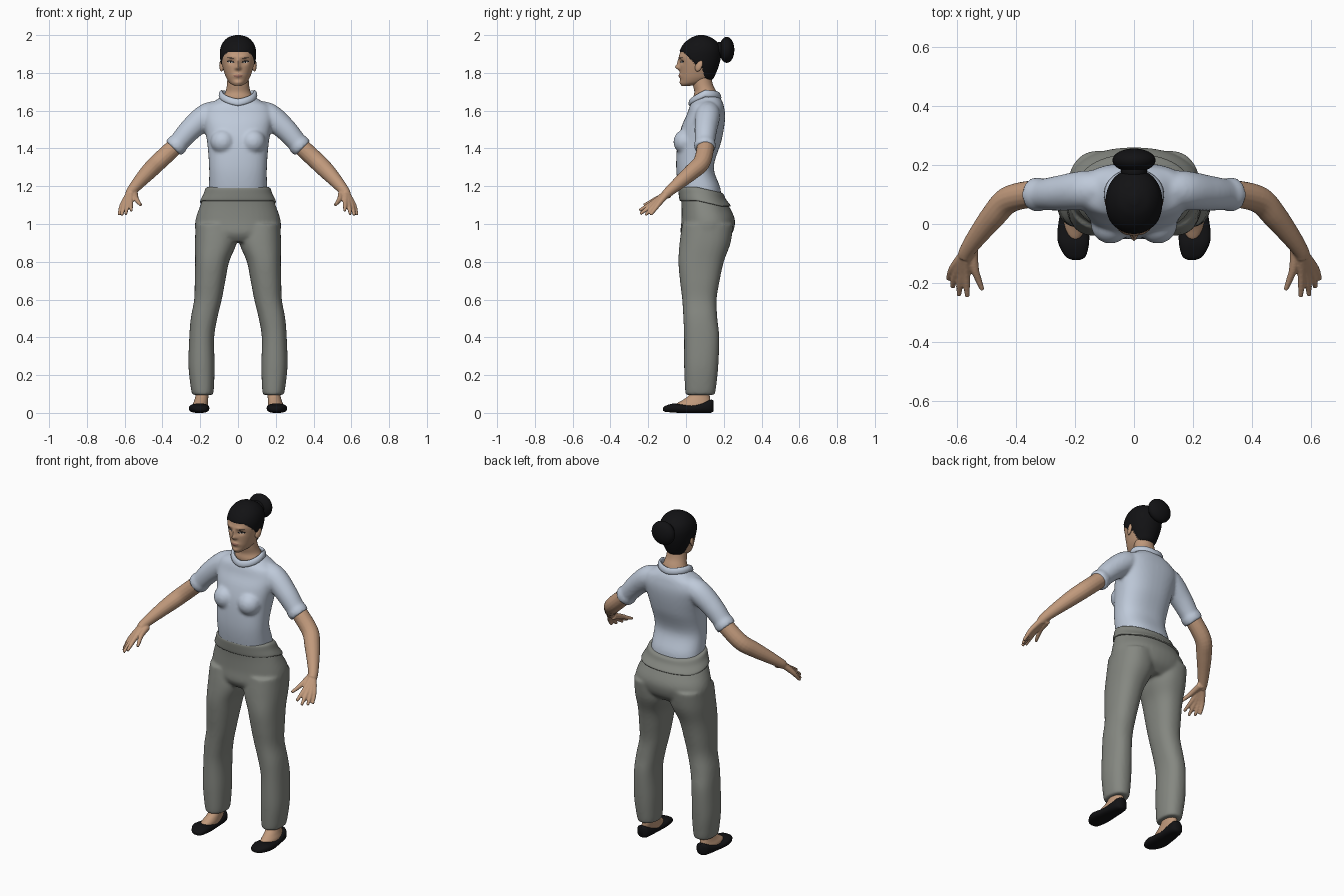
import bpy, bmesh, math
from mathutils import Vector
from mathutils.bvhtree import BVHTree

if "Cube" in bpy.data.objects:
    bpy.data.objects.remove(bpy.data.objects["Cube"])


def material(name, rgb):
    m = bpy.data.materials.new(name)
    m.diffuse_color = (*rgb, 1)
    m.use_nodes = True
    m.node_tree.nodes["Principled BSDF"].inputs["Base Color"].default_value = m.diffuse_color
    return m


SKIN = material("skin", (0.53, 0.32, 0.20))
SHIRT = material("pale blue cloth", (0.52, 0.59, 0.70))
PANTS = material("grey cloth", (0.235, 0.245, 0.22))
BLACK = material("black", (0.006, 0.006, 0.007))
LIPS = material("lip", (0.36, 0.17, 0.125))
WHITE = material("eye white", (0.65, 0.62, 0.58))


def spline(keys, steps):
    """Smoothly interpolate a list of tuples."""
    out = []
    for i in range(len(keys) - 1):
        a, b, c, d = (keys[max(0, min(len(keys) - 1, i + k))] for k in (-1, 0, 1, 2))
        for s in range(steps):
            t = s / steps
            out.append(tuple(q + 0.5 * t * (r - p + t * (2*p - 5*q + 4*r - w + t * (3*(q - r) + w - p)))
                             for p, q, r, w in zip(a, b, c, d)))
    return out + [tuple(keys[-1])]


def loft(bm, rings, closed=False):
    vs = [[bm.verts.new(p) for p in ring] for ring in rings]
    n = len(vs[0])
    for i in range(len(vs) if closed else len(vs) - 1):
        a, b = vs[i], vs[(i + 1) % len(vs)]
        for j in range(n):
            bm.faces.new((a[j], a[(j + 1) % n], b[(j + 1) % n], b[j]))
    if not closed:
        bm.faces.new(vs[0])
        bm.faces.new(vs[-1])


def layers(bm, keys, side=1, n=40, steps=5, power=2.0, fix=None):
    """Stack of level rings; keys are (centre x, z, half width, front y, back y)."""
    rings = []
    for cx, z, rx, yf, yb in spline(keys, steps):
        ring = []
        for j in range(n):
            a = math.tau * j / n
            c, s = math.cos(a), math.sin(a)
            x = cx + rx * math.copysign(abs(c) ** (2 / power), c)
            y = (yf + yb) / 2 + (yb - yf) / 2 * math.copysign(abs(s) ** (2 / power), s)
            p = (side * x, y, z)
            ring.append(fix(p) if fix else p)
        rings.append(ring)
    loft(bm, rings)


def limb(bm, keys, side=1, n=16, steps=5):
    """Round tube along a path; keys are (x, y, z, radius)."""
    pts = spline(keys, steps)
    rings = []
    for i, (x, y, z, r) in enumerate(pts):
        t = Vector(pts[min(i + 1, len(pts) - 1)][:3]) - Vector(pts[max(i - 1, 0)][:3])
        u = t.cross(Vector((1, 0, 1))).normalized()
        v = t.cross(u).normalized()
        ring = []
        for j in range(n):
            a = math.tau * j / n
            p = Vector((x, y, z)) + r * (u * math.cos(a) + v * math.sin(a))
            ring.append((side * p.x, p.y, p.z))
        rings.append(ring)
    loft(bm, rings)


def ball(bm, centre, radii, n=24):
    r = bmesh.ops.create_uvsphere(bm, u_segments=n, v_segments=n // 2, radius=1)
    for v in r["verts"]:
        v.co = Vector(centre) + Vector([a * b for a, b in zip(v.co, radii)])


def finish(name, bm, mats, voxel=0, smooth=0):
    bmesh.ops.recalc_face_normals(bm, faces=bm.faces[:])
    me = bpy.data.meshes.new(name)
    bm.to_mesh(me)
    bm.free()
    ob = bpy.data.objects.new(name, me)
    bpy.context.collection.objects.link(ob)
    for m in mats:
        me.materials.append(m)
    bpy.context.view_layer.objects.active = ob
    ob.select_set(True)
    if voxel:
        # fuse overlapping volumes into one skin
        rm = ob.modifiers.new("fuse", "REMESH")
        rm.mode, rm.voxel_size = "VOXEL", voxel
        sm = ob.modifiers.new("soften", "SMOOTH")
        sm.factor, sm.iterations = 0.5, smooth
        bpy.ops.object.modifier_apply(modifier="fuse")
        bpy.ops.object.modifier_apply(modifier="soften")
    bpy.ops.object.shade_smooth_by_angle(angle=math.radians(60))
    ob.select_set(False)
    return ob


# shirt: torso, bust, sleeves and cuffs
bm = bmesh.new()
layers(bm, [(0, 1.12, .155, -.02, .185), (0, 1.19, .154, -.04, .182), (0, 1.30, .153, -.052, .147),
            (0, 1.43, .163, -.045, .185), (0, 1.52, .18, -.022, .203), (0, 1.58, .19, .005, .207),
            (0, 1.625, .17, .02, .2), (0, 1.65, .125, .036, .192), (0, 1.675, .088, .06, .175)], power=2.4)
for s in (1, -1):
    ball(bm, (s * .08, -.003, 1.435), (.066, .064, .066))
    limb(bm, [(.09, .12, 1.60, .055), (.165, .115, 1.573, .066), (.25, .105, 1.502, .06),
              (.31, .10, 1.435, .053), (.337, .10, 1.405, .051)], s, 24)
    limb(bm, [(.313, .10, 1.432, .054), (.325, .10, 1.418, .058), (.342, .10, 1.40, .055)], s, 24)
finish("shirt", bm, [SHIRT], .009, 5)

# collar band around the neckline
bm = bmesh.new()
rings = []
for i in range(48):
    a = math.tau * i / 48
    c, s = math.cos(a), math.sin(a)
    z = 1.678 + .012 * abs(c) + (.034 * s if s < 0 else 0)
    rings.append([((.092 + .01 * math.cos(b)) * c, .1 + (.077 + .01 * math.cos(b)) * s,
                   z - .008 * math.cos(b) + .017 * math.sin(b))
                  for b in (math.tau * k / 10 for k in range(10))])
loft(bm, rings, True)
finish("collar", bm, [SHIRT])


def dip(p):
    """Lower the waist toward the back."""
    t = max(0, min(1, (p[1] - .06) / .13)) * max(0, min(1, (p[2] - 1.0) / .1))
    return (p[0], p[1], p[2] - .03 * t)


# trousers: hips and two legs
bm = bmesh.new()
layers(bm, [(0, .905, .18, 0, .20), (0, .95, .222, -.028, .245), (0, 1.02, .226, -.024, .26),
            (0, 1.10, .203, -.024, .24), (0, 1.165, .174, -.03, .20)], power=2.2, fix=dip)
for s in (1, -1):
    layers(bm, [(.118, 1.0, .106, -.02, .25), (.118, .9, .11, -.034, .236), (.137, .8, .09, -.04, .2),
                (.148, .7, .081, -.032, .178), (.159, .6, .073, -.02, .162), (.18, .5, .07, -.014, .166),
                (.192, .4, .066, -.01, .176), (.193, .25, .069, -.01, .171), (.189, .14, .062, -.006, .16),
                (.187, .095, .055, -.002, .152)], s, power=2.3)
finish("trousers", bm, [PANTS], .009, 6)

# waistband
bm = bmesh.new()
layers(bm, [(0, 1.122, .19, -.026, .222), (0, 1.127, .201, -.034, .237), (0, 1.16, .184, -.039, .212),
            (0, 1.187, .174, -.041, .2), (0, 1.195, .164, -.036, .188)], n=56, steps=4, power=2.2, fix=dip)
finish("waistband", bm, [PANTS])

# arms: each finger runs from the wrist so the palm fuses together
FINGERS = [[(-.02, .01, -.01), (.54, -.15, 1.135), (.527, -.19, 1.115), (.514, -.223, 1.10)],
           [(0, 0, 0), (.568, -.162, 1.122), (.567, -.21, 1.093), (.565, -.247, 1.072)],
           [(0, 0, 0), (.583, -.16, 1.115), (.59, -.207, 1.08), (.594, -.243, 1.053)],
           [(0, 0, 0), (.597, -.152, 1.112), (.609, -.188, 1.075), (.615, -.215, 1.047)],
           [(0, 0, 0), (.607, -.14, 1.112), (.622, -.165, 1.078), (.629, -.188, 1.048)]]
for s, label in ((1, "left"), (-1, "right")):
    bm = bmesh.new()
    limb(bm, [(.27, .105, 1.475, .045), (.345, .102, 1.40, .046), (.425, .082, 1.325, .046), (.475, .03, 1.275, .043),
              (.53, -.04, 1.215, .034), (.565, -.09, 1.172, .027), (.572, -.11, 1.155, .025)], s)
    for f in FINGERS:
        wrist = Vector((.568, -.095, 1.168)) + Vector(f[0])
        limb(bm, [(*wrist, .02), (*f[1], .0145), (*f[2], .0115), (*f[3], .008)], s, 10)
    finish(label + "_arm", bm, [SKIN], .0045, 3)

# neck
bm = bmesh.new()
layers(bm, [(0, 1.60, .08, .06, .17), (0, 1.66, .083, .04, .17), (0, 1.70, .066, .044, .16),
            (0, 1.74, .058, .036, .142), (0, 1.80, .056, .03, .13)])
finish("neck", bm, [SKIN])


def face_shape(p):
    """Press nose, eye sockets, lips and chin into the front of the head."""
    x, y, z = p
    if y > .04:
        return p

    def bump(cx, cz, wx, wz):
        return math.exp(-((abs(x) - cx) / wx) ** 2 - ((z - cz) / wz) ** 2)
    y -= .019 * bump(0, 1.829, .012, .013) + .012 * bump(0, 1.85, .009, .025)
    y -= .009 * bump(0, 1.785, .024, .012) + .007 * bump(0, 1.748, .025, .012)
    y -= .005 * bump(.03, 1.885, .025, .01) + .004 * bump(.012, 1.824, .008, .008)
    y += .009 * bump(.036, 1.858, .017, .013)
    return (x, y, z)


HAIRLINE = [(-1, 1.912), (-.015, 1.91), (.035, 1.862), (.055, 1.838), (.085, 1.825), (.1, 1.775), (.125, 1.75), (1, 1.74)]


def hair_floor(y):
    for (a, za), (b, zb) in zip(HAIRLINE, HAIRLINE[1:]):
        if y <= b:
            return za + (zb - za) * (y - a) / (b - a)


# head with hair as a raised cap
bm = bmesh.new()
layers(bm, [(0, 1.731, .018, -.022, .02), (0, 1.745, .042, -.026, .09), (0, 1.77, .060, -.03, .138),
            (0, 1.80, .072, -.031, .155), (0, 1.84, .084, -.033, .17), (0, 1.88, .091, -.036, .18),
            (0, 1.92, .091, -.028, .181), (0, 1.955, .079, -.006, .167), (0, 1.983, .052, .03, .132),
            (0, 1.996, .014, .066, .095)], n=96, steps=9, power=2.1, fix=face_shape)
bmesh.ops.recalc_face_normals(bm, faces=bm.faces[:])
bm.normal_update()
for f in bm.faces:
    c = f.calc_center_median()
    if c.z > hair_floor(c.y):
        f.material_index = 1
    elif c.y < .02 and (c.x / .024) ** 2 + ((c.z - 1.785) / .008) ** 2 < 1:
        f.material_index = 2
for v, nrm in [(v, v.normal.copy()) for v in bm.verts if all(f.material_index == 1 for f in v.link_faces)]:
    v.co += nrm * .004
surface = BVHTree.FromBMesh(bm)
finish("head", bm, [SKIN, BLACK, LIPS])


def plate(name, cx, cz, w, h, mat, lift, tilt=0):
    """Thin oval laid on the face."""
    bm = bmesh.new()
    rows = []
    for k in (.02, .5, 1):
        row = []
        for j in range(18):
            a = math.tau * j / 18
            x = cx + k * w * math.cos(a)
            z = cz + k * h * math.sin(a) + tilt * (abs(x) - abs(cx))
            y = surface.ray_cast(Vector((x, -1, z)), Vector((0, 1, 0)))[0].y
            row.append((x, y - lift, z))
        rows.append(row)
    loft(bm, rows)
    bmesh.ops.delete(bm, geom=[f for f in bm.faces if len(f.verts) > 4 and f.calc_area() > 1e-6], context="FACES_ONLY")
    finish(name, bm, [mat])


# eyes, brows and ears
for s, label in ((1, "left"), (-1, "right")):
    plate(label + "_lashes", s * .039, 1.859, .02, .0065, BLACK, .001, .1)
    plate(label + "_eye_white", s * .039, 1.857, .013, .0038, WHITE, .002)
    plate(label + "_iris", s * .039, 1.857, .0045, .004, BLACK, .003)
    plate(label + "_brow", s * .04, 1.879, .02, .0022, BLACK, .001, .12)
    bm = bmesh.new()
    ball(bm, (0, 0, 0), (.011, .019, .031), 16)
    for v in bm.verts:
        v.co = Vector((s * (.087 + v.co.x + .3 * v.co.y), .068 + v.co.y + .25 * v.co.z, 1.838 + v.co.z))
    finish(label + "_ear", bm, [SKIN])

# hair bun and its tie
bm = bmesh.new()
ball(bm, (0, .216, 1.922), (.073, .04, .069), 32)
ball(bm, (0, .18, 1.922), (.045, .035, .042))
finish("hair_bun", bm, [BLACK])

# feet in flat slip-on shoes
for s, label in ((1, "left"), (-1, "right")):
    bm = bmesh.new()
    layers(bm, [(.2, .02, .04, -.06, .128), (.199, .045, .04, -.055, .128), (.194, .07, .036, -.015, .128),
                (.19, .10, .034, .02, .125), (.188, .16, .036, .03, .125)], s, 28)
    finish(label + "_foot", bm, [SKIN])
    bm = bmesh.new()
    rings = []
    for y, cx, w, low, top in spline([(-.122, .196, .012, .012, .026), (-.11, .198, .034, .006, .037),
                                      (-.07, .204, .051, .002, .049), (-.03, .206, .054, 0, .046),
                                      (.03, .204, .048, 0, .042), (.09, .2, .044, 0, .056),
                                      (.13, .198, .036, 0, .07), (.145, .197, .018, .008, .066)], 4):
        ring = []
        for j in range(24):
            a = math.tau * j / 24
            c, d = math.cos(a), math.sin(a)
            ring.append((s * (cx + w * math.copysign(abs(c) ** .75, c)), y,
                         (low + top) / 2 + (top - low) / 2 * math.copysign(abs(d) ** .75, d)))
        rings.append(ring)
    loft(bm, rings)
    finish(label + "_shoe", bm, [BLACK])
